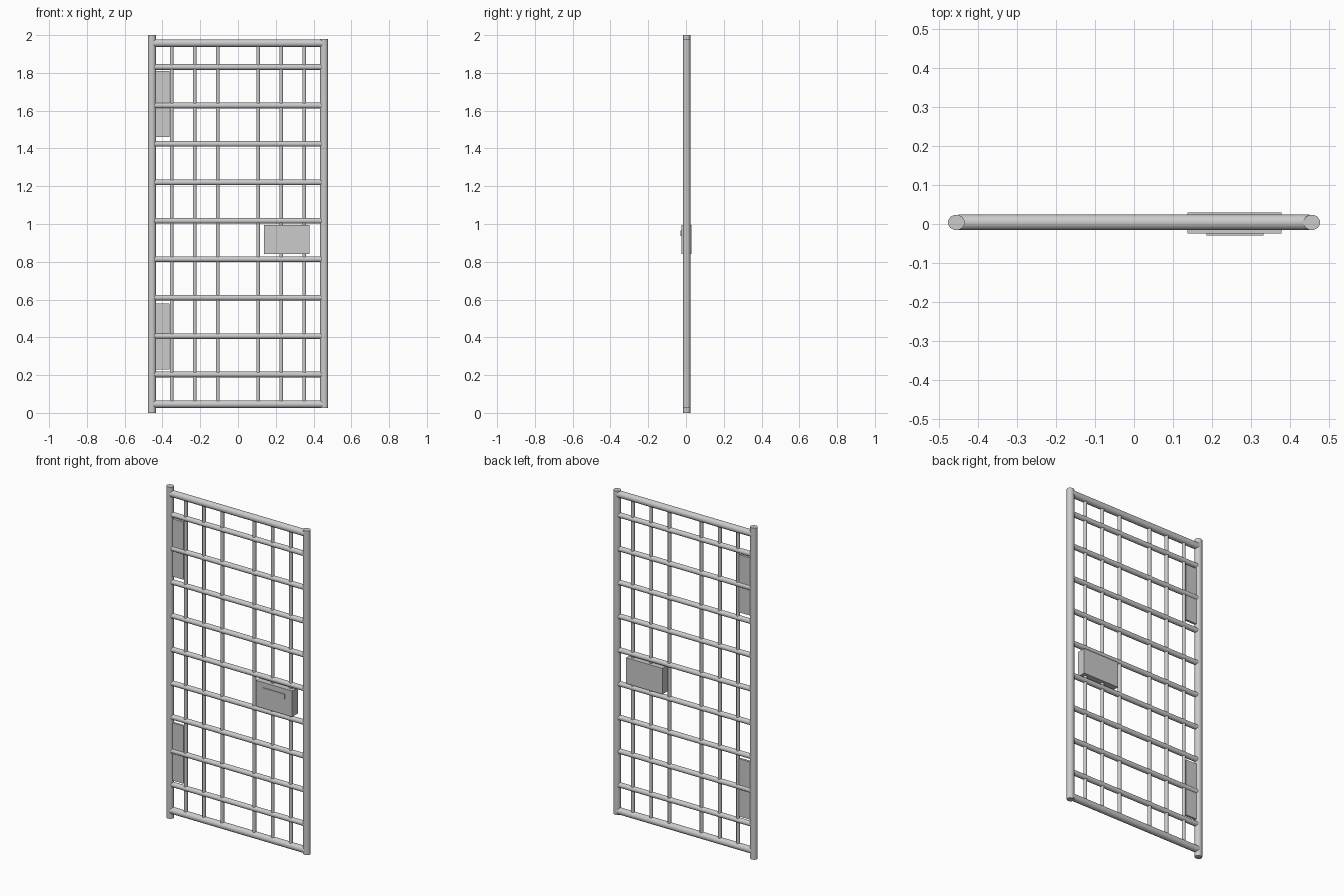
import bpy
import math
from mathutils import Matrix, Vector

if "Cube" in bpy.data.objects:
    bpy.data.objects.remove(bpy.data.objects["Cube"])

Y = 0.004  # centre plane of the bar frame


def finish_smooth(ob):
    bpy.ops.object.select_all(action='DESELECT')
    ob.select_set(True)
    bpy.context.view_layer.objects.active = ob
    bpy.ops.object.shade_smooth_by_angle(angle=math.radians(50))


def rod(name, a, b, r, sides=12, squash=1.0):
    """Capped round bar from a to b; squash flattens it in y."""
    a, b = Vector(a), Vector(b)
    bpy.ops.mesh.primitive_cylinder_add(vertices=sides, radius=r, depth=(b - a).length)
    ob = bpy.context.object
    ob.name = name
    turn = Matrix.Rotation(math.pi / sides, 4, 'Z')
    aim = (b - a).to_track_quat('Z', 'Y').to_matrix().to_4x4()
    ob.data.transform(Matrix.Diagonal((1, squash, 1, 1)) @ aim @ turn)
    ob.location = (a + b) / 2
    finish_smooth(ob)
    return ob


def box(name, lo, hi):
    lo, hi = Vector(lo), Vector(hi)
    bpy.ops.mesh.primitive_cube_add(size=1, location=(lo + hi) / 2)
    ob = bpy.context.object
    ob.name = name
    ob.data.transform(Matrix.Diagonal((*(hi - lo), 1)))
    return ob


# side posts: the hinge post is slightly longer
rod("hinge_post", (-0.456, Y, 0), (-0.456, Y, 2.0), 0.022, squash=0.9)
rod("latch_post", (0.456, Y, 0.025), (0.456, Y, 1.98), 0.022, squash=0.9)

# thick end rails
for name, z in (("bottom_rail", 0.046), ("top_rail", 1.957)):
    rod(name, (-0.45, Y, z), (0.45, Y, z), 0.0205)

# evenly spaced cross rails
for i in range(9):
    z = 0.203 + i * 0.2035
    rod(f"cross_rail_{i + 1}", (-0.45, Y, z), (0.45, Y, z), 0.0155)

# upright bars, mirrored about the middle
for i, x in enumerate((0.107, 0.229, 0.351)):
    for side, s in (("left", -1), ("right", 1)):
        rod(f"upright_bar_{side}_{i + 1}", (s * x, Y, 0.046), (s * x, Y, 1.957), 0.0108, 8)

# hinge plates
for name, z in (("lower_hinge_plate", 0.23), ("upper_hinge_plate", 1.461)):
    box(name, (-0.45, Y - 0.007, z), (-0.363, Y + 0.007, z + 0.348))

# lock case and raised handle bar
box("lock_case", (0.137, -0.0245, 0.84), (0.379, 0.029, 0.996))
box("lock_handle", (0.186, -0.029, 0.937), (0.332, -0.02, 0.965))
